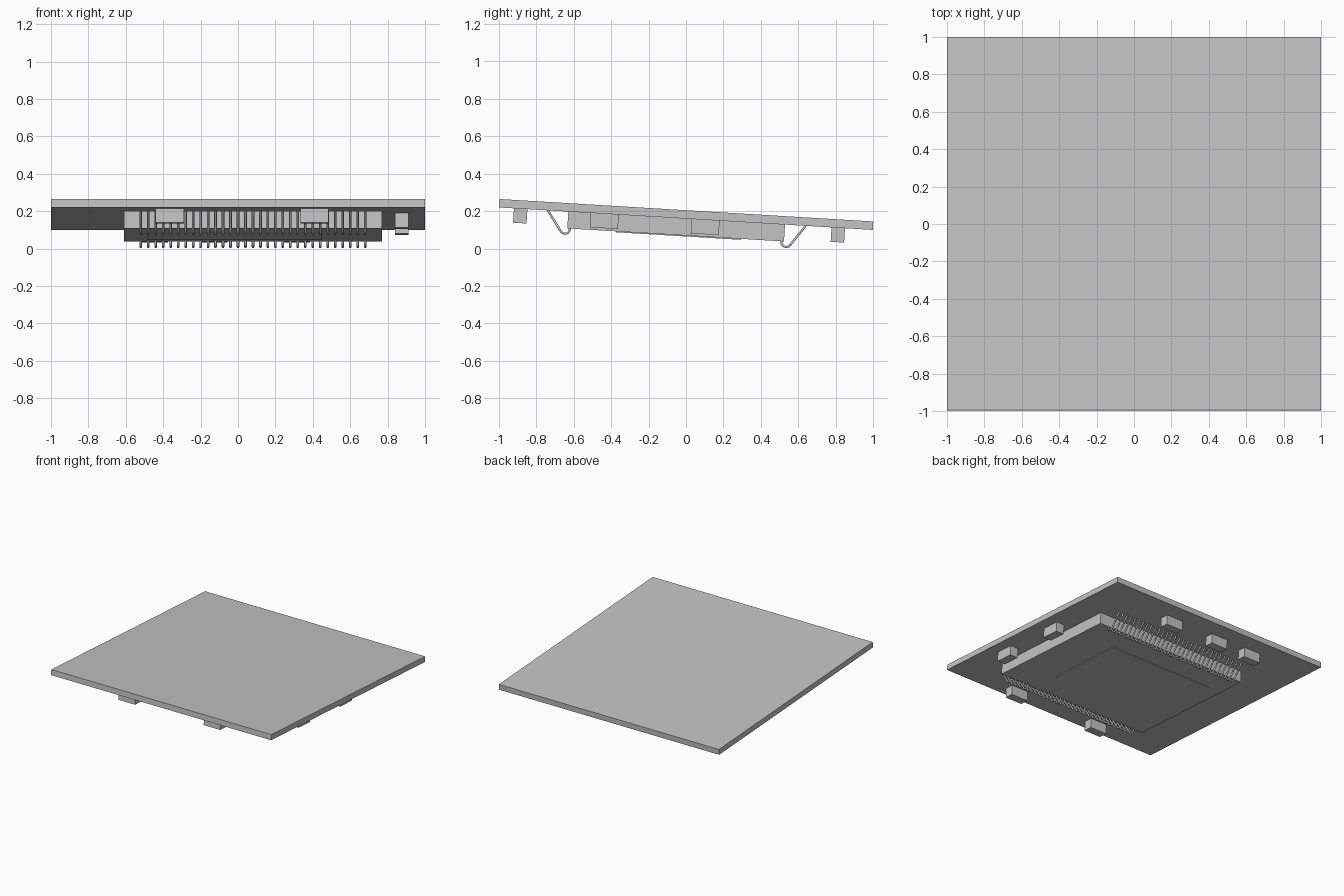
import bpy
import bmesh
import math
from mathutils import Matrix

if "Cube" in bpy.data.objects:
    bpy.data.objects.remove(bpy.data.objects["Cube"])

# One flat grey for everything
GREY = (0.55, 0.55, 0.55, 1)
grey = bpy.data.materials.new("light_grey")
grey.use_nodes = True
grey.diffuse_color = GREY
grey.node_tree.nodes["Principled BSDF"].inputs["Base Color"].default_value = GREY

# Parts are laid out under a level board (z = 0 is its underside), then tilted
TILT = Matrix.Translation((0, 0, 0.16)) @ Matrix.Rotation(-math.atan(0.06), 4, "X")


def add_object(name, mesh):
    mesh.materials.clear()
    mesh.materials.append(grey)
    mesh.transform(TILT)
    obj = bpy.data.objects.new(name, mesh)
    bpy.context.scene.collection.objects.link(obj)
    return obj


def box(name, x0, x1, y0, y1, z0, z1):
    bm = bmesh.new()
    size = Matrix.Diagonal((x1 - x0, y1 - y0, z1 - z0, 1))
    middle = Matrix.Translation(((x0 + x1) / 2, (y0 + y1) / 2, (z0 + z1) / 2))
    bmesh.ops.create_cube(bm, size=1, matrix=middle @ size)
    mesh = bpy.data.meshes.new(name)
    bm.to_mesh(mesh)
    bm.free()
    return add_object(name, mesh)


# Board, chip body and the thin pad below it
CHIP_FRONT, CHIP_BACK, CHIP_DEPTH = -0.63, 0.53, 0.09
box("board", -1, 1, -1, 1, 0, 0.045)
box("chip_body", -0.61, 0.77, CHIP_FRONT, CHIP_BACK, -CHIP_DEPTH, 0)
box("chip_pad", -0.485, 0.45, -0.37, 0.30, -CHIP_DEPTH - 0.005, -CHIP_DEPTH + 0.01)

# Small components around the chip
LONG, SHORT, TALL = 0.075, 0.036, 0.077


def component(name, x, y, half_x, half_y):
    box(name, x - half_x, x + half_x, y - half_y, y + half_y, -TALL, 0)


for i, x in enumerate((-0.365, 0.41)):
    component(f"front_component_{i + 1}", x, -0.885, LONG, SHORT)
for i, x in enumerate((-0.45, -0.13, 0.31)):
    component(f"back_component_{i + 1}", x, 0.815, LONG, SHORT)
for i, y in enumerate((-0.435, 0.105)):
    component(f"side_component_{i + 1}", 0.875, y, SHORT, LONG)

# Bent pins: (distance out from the chip edge, height)
PIN_PATH = [(0.11, 0), (0.037, -0.103), (0.027, -0.115), (0.012, -0.119),
            (-0.003, -0.115), (-0.012, -0.103), (-0.013, -0.088)]
PIN_COUNT, PIN_START, PIN_STEP = 31, -0.52, 0.04


def pin_row(name, edge, out):
    curve = bpy.data.curves.new(name, "CURVE")
    curve.dimensions = "3D"
    curve.bevel_depth = 0.007
    curve.bevel_resolution = 1
    curve.use_fill_caps = True
    for i in range(PIN_COUNT):
        spline = curve.splines.new("POLY")
        spline.points.add(len(PIN_PATH) - 1)
        for point, (u, z) in zip(spline.points, PIN_PATH):
            point.co = (PIN_START + i * PIN_STEP, edge + out * u, z, 1)
    # Turn the curve into a mesh
    helper = bpy.data.objects.new(name + "_path", curve)
    bpy.context.scene.collection.objects.link(helper)
    graph = bpy.context.evaluated_depsgraph_get()
    mesh = bpy.data.meshes.new_from_object(helper.evaluated_get(graph))
    bpy.data.objects.remove(helper)
    obj = add_object(name, mesh)
    for polygon in obj.data.polygons:
        polygon.use_smooth = len(polygon.vertices) == 4


pin_row("front_pins", CHIP_FRONT, -1)
pin_row("back_pins", CHIP_BACK, 1)
